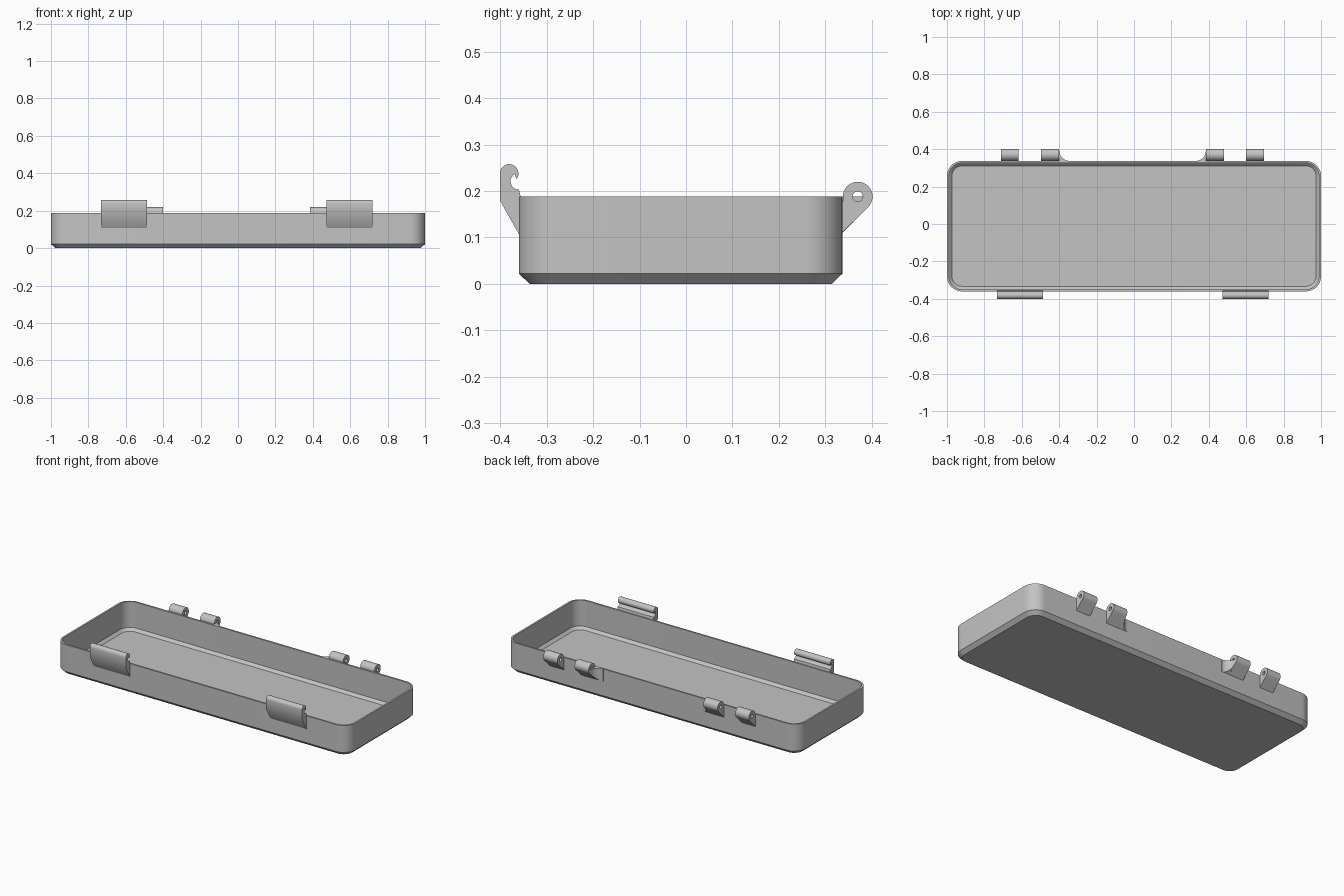
import bpy, bmesh
from math import sin, cos, pi, radians, sqrt
from mathutils import Vector

if "Cube" in bpy.data.objects:
    bpy.data.objects.remove(bpy.data.objects["Cube"], do_unlink=True)

# One flat colour
GREY = (0.55, 0.55, 0.55, 1)
grey = bpy.data.materials.new("plain grey")
grey.use_nodes = True
grey.diffuse_color = GREY
grey.node_tree.nodes["Principled BSDF"].inputs["Base Color"].default_value = GREY

HALF_X, FRONT, BACK = 1.0, -0.36, 0.337
RIM, CORNER = 0.188, 0.08
LUG_FOOT = 0.11


def loft(name, sections, closed=False):
    """Skin a list of equal-length closed loops, then cap or join the ends."""
    bm = bmesh.new()
    loops = [[bm.verts.new(p) for p in s] for s in sections]
    pairs = list(zip(loops, loops[1:]))
    if closed:
        pairs.append((loops[-1], loops[0]))
    for a, b in pairs:
        for i in range(len(a)):
            j = (i + 1) % len(a)
            bm.faces.new((a[i], a[j], b[j], b[i]))
    if not closed:
        bm.faces.new(loops[0])
        bm.faces.new(loops[-1])
    bmesh.ops.recalc_face_normals(bm, faces=bm.faces)
    mesh = bpy.data.meshes.new(name)
    bm.to_mesh(mesh)
    bm.free()
    mesh.materials.append(grey)
    obj = bpy.data.objects.new(name, mesh)
    bpy.context.collection.objects.link(obj)
    bpy.ops.object.select_all(action='DESELECT')
    obj.select_set(True)
    bpy.context.view_layer.objects.active = obj
    bpy.ops.object.shade_smooth_by_angle(angle=radians(30))
    return obj


def arc(cy, cz, r, start, end, steps):
    """Points along an arc, angles in degrees."""
    angles = [radians(start + (end - start) * i / steps) for i in range(steps + 1)]
    return [(cy + r * cos(a), cz + r * sin(a)) for a in angles]


def rounded_loop(inset, z):
    mid = (FRONT + BACK) / 2
    hx, hy = HALF_X - CORNER, (BACK - FRONT) / 2 - CORNER
    pts = []
    for k, (sx, sy) in enumerate([(1, 1), (-1, 1), (-1, -1), (1, -1)]):
        pts += arc(sx * hx, mid + sy * hy, CORNER - inset, 90 * k, 90 * k + 90, 12)
    return [(x, y, z) for x, y in pts]


# Tray: chamfered underside, thin wall, chamfered inner floor
tray_profile = [(0.023, 0), (0, 0.022), (0, RIM), (0.011, RIM), (0.011, 0.028), (0.027, 0.012)]
loft("tray", [rounded_loop(i, z) for i, z in tray_profile])

# Front latches: rounded hook, concave groove, tapered foot
hook = [(FRONT + 0.004, 0.107), (FRONT, 0.107), (-0.401, 0.18)]
hook += arc(-0.381, 0.238, 0.02, 180, -38, 16)
hook += arc(-0.36, 0.221, 0.018, 120, 270, 12)
hook += [(FRONT + 0.004, 0.187)]
for side, x0, x1 in [("right", -0.733, -0.487), ("left", 0.473, 0.719)]:
    loft(f"latch_{side}", [[(x, y, z) for y, z in hook] for x in (x0, x1)])

# Rear hinge lugs: round eye with a pin hole and a tapered foot
EYE = (0.37, RIM)
outer = arc(*EYE, 0.032, -45, 180, 24)
foot = Vector((BACK - 0.001, LUG_FOOT))
for a, b in [(Vector(outer[-1]), foot), (foot, Vector(outer[0]))]:
    outer += [tuple(a.lerp(b, i / 6)) for i in range(1, 7)]
outer.pop()
hole = arc(*EYE, 0.011, -45, 180, 24) + arc(*EYE, 0.011, 180, 315, 12)[1:-1]


def lug(name, x0, x1):
    rings = [(outer, x0), (outer, x1), (hole, x1), (hole, x0)]
    loft(name, [[(x, y, z) for y, z in ring] for ring, x in rings], closed=True)


lug("hinge_right_outer", -0.711, -0.618)
lug("hinge_right_inner", -0.497, -0.400)
lug("hinge_left_inner", 0.385, 0.481)
lug("hinge_left_outer", 0.599, 0.695)

# Concave gussets blending the inner lugs into the wall
for side, x0, way in [("right", -0.400, 1), ("left", 0.385, -1)]:
    sections = []
    for i in range(13):
        t = i / 12
        depth = 0.056 * (1 - sqrt(1 - (1 - t) ** 2)) + 0.0004
        x = x0 + way * 0.055 * t
        sections.append([(x, BACK - 0.002, LUG_FOOT), (x, BACK - 0.002, RIM),
                         (x, BACK + depth, RIM), (x, BACK + depth, LUG_FOOT + depth)])
    loft(f"hinge_gusset_{side}", sections)
